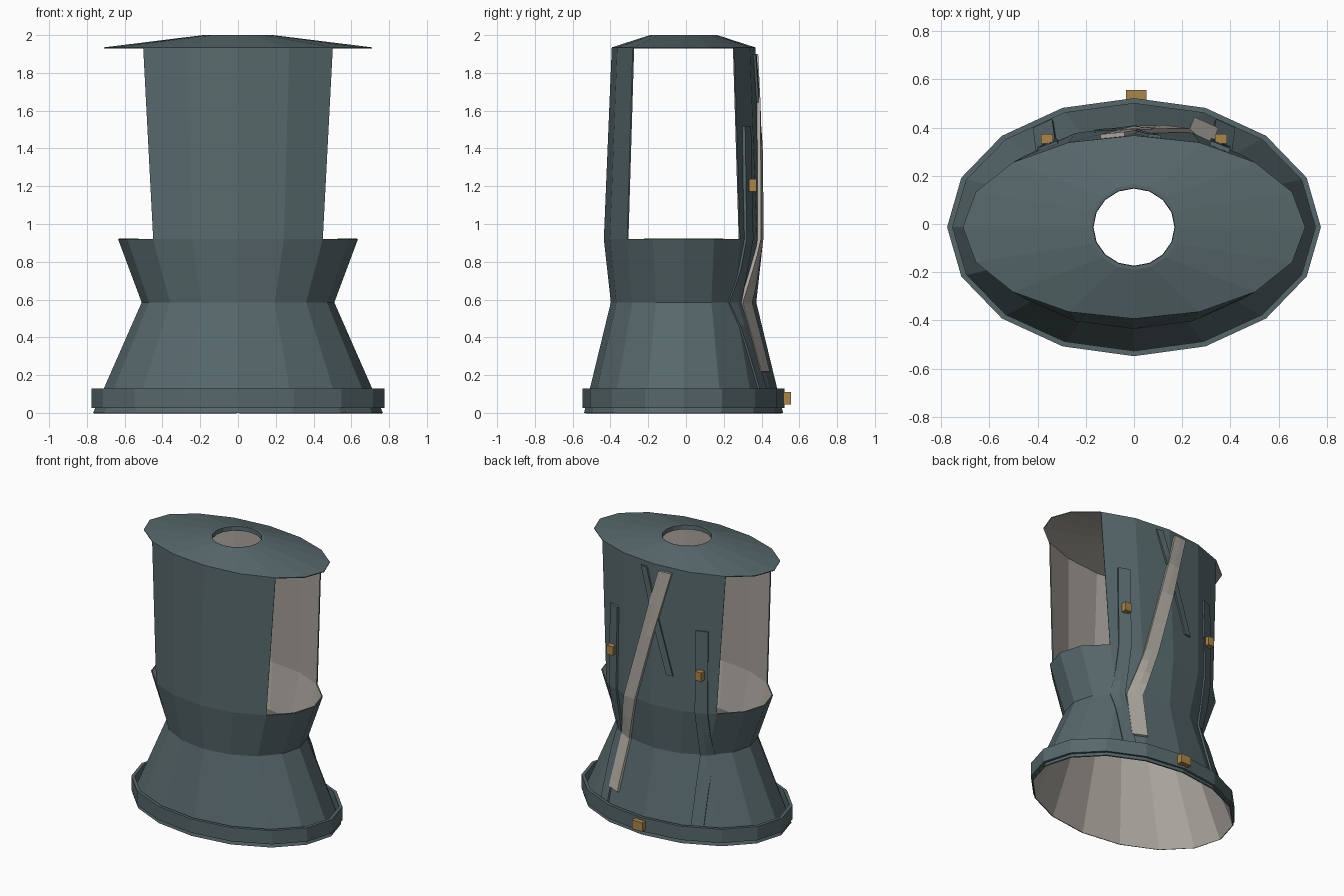
import bpy, math

if "Cube" in bpy.data.objects:
    bpy.data.objects.remove(bpy.data.objects["Cube"])

SIDES = 16
CY = -0.013          # all rings share this y centre


def material(name, rgb):
    m = bpy.data.materials.new(name)
    m.diffuse_color = (*rgb, 1)
    m.use_nodes = True
    m.node_tree.nodes["Principled BSDF"].inputs["Base Color"].default_value = m.diffuse_color
    return m


TEAL = material("slate teal", (0.095, 0.137, 0.147))
BEIGE = material("beige lining", (0.42, 0.395, 0.355))
BRASS = material("brass", (0.40, 0.235, 0.07))

# half width, half depth, height of the body rings
BODY = [(0.767, 0.527, 0.0), (0.51, 0.385, 0.585), (0.635, 0.422, 0.92), (0.71, 0.38, 1.935)]


def add_object(name, verts, faces, *mats):
    me = bpy.data.meshes.new(name)
    me.from_pydata(verts, [], faces)
    for m in mats:
        me.materials.append(m)
    ob = bpy.data.objects.new(name, me)
    bpy.context.collection.objects.link(ob)
    return ob


def loft(name, rings, mats, keep=lambda level, angle: True, closed=False):
    """Quads between elliptical rings; keep() chooses which ones stay."""
    verts, faces = [], []
    for rx, ry, z in rings:
        for i in range(SIDES):
            a = math.tau * i / SIDES
            verts.append((rx * math.cos(a), CY + ry * math.sin(a), z))
    n = len(rings)
    for j in range(n if closed else n - 1):
        k = (j + 1) % n
        for i in range(SIDES):
            if keep(j, math.tau * (i + 0.5) / SIDES):
                i2 = (i + 1) % SIDES
                faces.append((j * SIDES + i, j * SIDES + i2, k * SIDES + i2, k * SIDES + i))
    return add_object(name, verts, faces, *mats)


def solidify(ob, thickness, offset, inner=0):
    s = ob.modifiers.new("thickness", 'SOLIDIFY')
    s.thickness, s.offset = thickness, offset
    s.material_offset = inner


def back_y(x, z):
    """Depth of the faceted back surface at x, z."""
    for lo, hi in zip(BODY, BODY[1:]):
        if z <= hi[2]:
            break
    t = (z - lo[2]) / (hi[2] - lo[2])
    rx, ry = (lo[k] + t * (hi[k] - lo[k]) for k in (0, 1))
    step = math.tau / SIDES
    i = math.floor(math.acos(max(-1, min(1, x / rx))) / step)
    x0, x1 = rx * math.cos(i * step), rx * math.cos((i + 1) * step)
    y0, y1 = ry * math.sin(i * step), ry * math.sin((i + 1) * step)
    return CY + y0 + (y1 - y0) * (x - x0) / (x1 - x0)


def strip(name, path, width, lift, mat):
    """Thin band lying on the back, along (x, z) points from bottom to top."""
    pts = []
    for (xa, za), (xb, zb) in zip(path, path[1:]):
        for s in range(4):
            pts.append((xa + (xb - xa) * s / 4, za + (zb - za) * s / 4))
    pts.append(path[-1])
    verts, faces = [], []
    for x, z in pts:
        for k in (-0.5, 0, 0.5):
            px = x + k * width
            verts.append((px, back_y(px, z) + lift, z))
    for j in range(len(pts) - 1):
        for i in range(2):
            a = j * 3 + i
            faces.append((a + 1, a, a + 3, a + 4))
    solidify(add_object(name, verts, faces, mat), 0.018, -1)


def box(name, centre, size, mat):
    bpy.ops.mesh.primitive_cube_add(size=1, location=centre)
    ob = bpy.context.object
    ob.name, ob.scale = name, size
    ob.data.materials.append(mat)


# Waisted body; above the flared collar only front and back panels continue
body = loft("body", BODY, (TEAL, BEIGE),
            lambda level, a: level < 2 or abs(math.sin(a)) > math.sin(math.pi / 4))
solidify(body, 0.008, -1, 1)

# Shallow oval lid with a round hole
lid = loft("lid", [(0.71, 0.38, 1.935), (0.185, 0.178, 2.0), (0.17, 0.162, 2.0),
                   (0.168, 0.16, 1.97)], (TEAL, BEIGE))
solidify(lid, 0.006, -1, 1)

# Belt around the foot, standing off the body at its top
loft("belt", [(0.775, 0.535, 0.027), (0.775, 0.535, 0.128),
              (0.752, 0.513, 0.128), (0.752, 0.513, 0.027)], (TEAL,), closed=True)

# Pair of back straps with brass clips
for side, label in ((-1, "left"), (1, "right")):
    x = side * 0.36
    strip(label + "_strap", [(side * 0.38, 0.10), (x, 0.585), (x, 0.92), (x, 1.52)],
          0.08, 0.014, TEAL)
    box(label + "_clip", (x, 0.353, 1.205), (0.05, 0.04, 0.065), BRASS)

# Crossed bands on the back
strip("long_band", [(0.30, 0.22), (0.265, 0.585), (0.18, 0.92), (-0.09, 1.90)],
      0.10, 0.018, BEIGE)
strip("short_band", [(-0.14, 1.16), (0.085, 1.90)], 0.05, 0.012, TEAL)

# Brass clip on the belt
box("belt_clip", (0.01, 0.535, 0.077), (0.085, 0.04, 0.065), BRASS)
